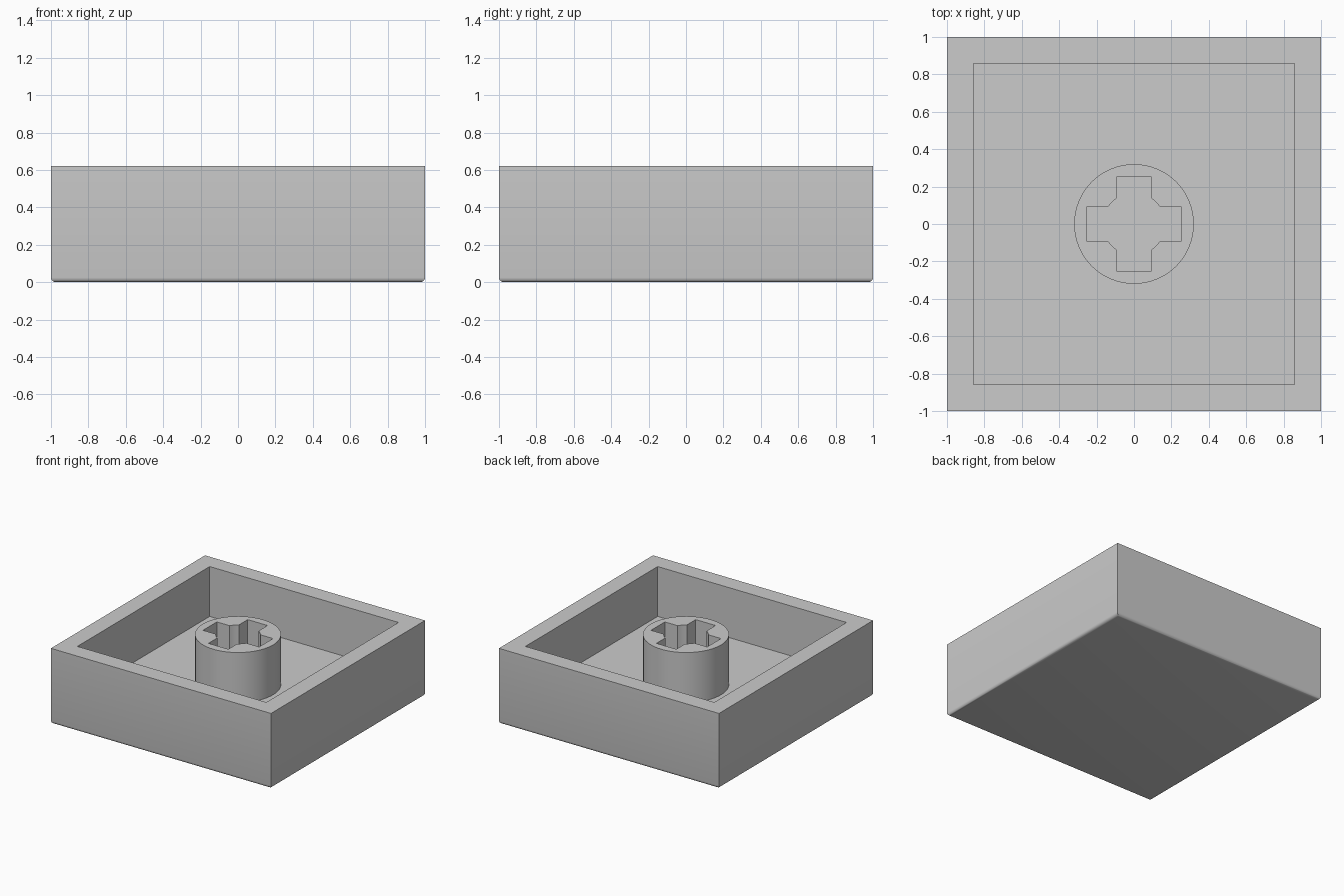
import bpy, bmesh, math
from mathutils import Vector

if "Cube" in bpy.data.objects:
    bpy.data.objects.remove(bpy.data.objects["Cube"])

TOP, FLOOR, WALL = 0.62, 0.21, 0.2

grey = bpy.data.materials.new("light_grey")
grey.diffuse_color = (0.6, 0.6, 0.6, 1)
grey.use_nodes = True
grey.node_tree.nodes["Principled BSDF"].inputs["Base Color"].default_value = grey.diffuse_color


def finish(bm, name):
    bmesh.ops.recalc_face_normals(bm, faces=bm.faces)
    mesh = bpy.data.meshes.new(name)
    bm.to_mesh(mesh)
    bm.free()
    mesh.materials.append(grey)
    obj = bpy.data.objects.new(name, mesh)
    bpy.context.collection.objects.link(obj)
    bpy.ops.object.select_all(action='DESELECT')
    obj.select_set(True)
    bpy.context.view_layer.objects.active = obj
    bpy.ops.object.shade_smooth_by_angle(angle=math.radians(32))
    return obj


# Square tray: block with rounded bottom edges and a square pocket in the top
bm = bmesh.new()
bmesh.ops.create_cube(bm, size=2)
for v in bm.verts:
    v.co.z = TOP if v.co.z > 0 else 0
rim = next(f for f in bm.faces if f.normal.z > 0.9)
bmesh.ops.inset_region(bm, faces=[rim], thickness=WALL)
pocket = bmesh.ops.extrude_face_region(bm, geom=[rim])
bmesh.ops.delete(bm, geom=[rim], context='FACES_ONLY')
for v in pocket["geom"]:
    if isinstance(v, bmesh.types.BMVert):
        v.co.z = FLOOR
bottom = [e for e in bm.edges if all(v.co.z < 0.001 for v in e.verts)]
bmesh.ops.bevel(bm, geom=bottom, offset=0.025, segments=4, profile=0.5,
                affect='EDGES')
finish(bm, "tray")

# Socket outline: a cross merged with a round bore, one quarter repeated
ARM, HALF, BORE = 0.255, 0.09, 0.166
start = math.asin(HALF / BORE)
quarter = [Vector((ARM, -HALF)), Vector((ARM, HALF))]
for i in range(5):
    a = start + (math.pi / 2 - 2 * start) * i / 4
    quarter.append(Vector((BORE * math.cos(a), BORE * math.sin(a))))
socket = []
for q in range(4):
    for p in quarter:
        x, y = p
        for _ in range(q):
            x, y = -y, x
        socket.append((x, y))

circle = [(0.32 * math.cos(math.tau * i / 64), 0.32 * math.sin(math.tau * i / 64))
          for i in range(64)]

# Centre post: round wall and cross-shaped socket joined by a flat top
bm = bmesh.new()
edges = []
for loop in (circle, socket):
    up = [bm.verts.new((x, y, TOP)) for x, y in loop]
    low = [bm.verts.new((x, y, FLOOR)) for x, y in loop]
    for i in range(len(loop)):
        j = (i + 1) % len(loop)
        bm.faces.new((low[i], low[j], up[j], up[i]))
        edges.append(bm.edges.get((up[i], up[j])))
bmesh.ops.triangle_fill(bm, edges=edges, use_beauty=True, normal=(0, 0, 1))
finish(bm, "centre_post")
